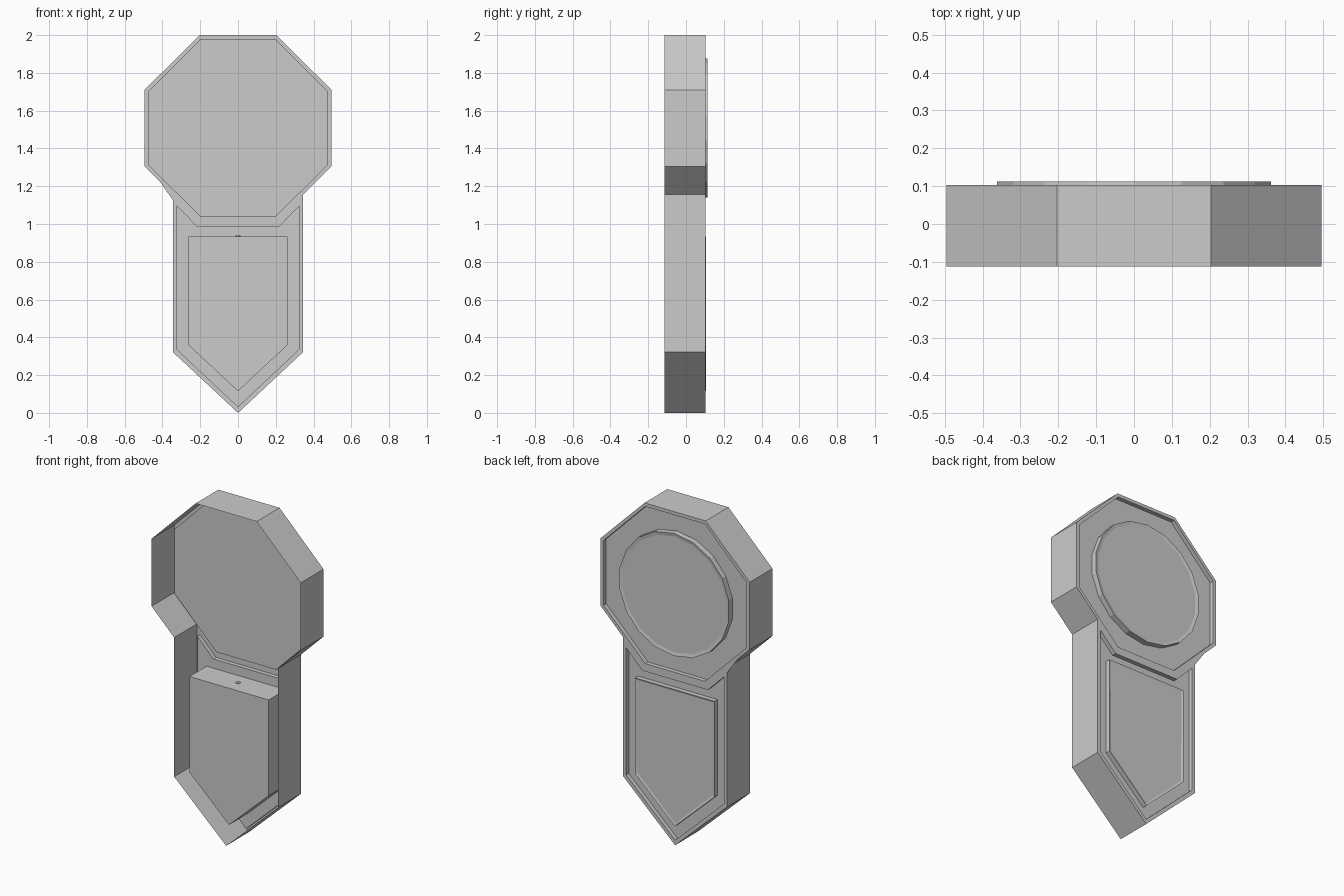
import bpy, bmesh, math

if "Cube" in bpy.data.objects:
    bpy.data.objects.remove(bpy.data.objects["Cube"])

Y_OPEN, Y_RIM, Y_PANEL = -0.1125, 0.1035, 0.078
ZC = 1.507


def mirror(half):
    """Close a right-hand profile (top to bottom) into a symmetric loop."""
    return half + [(-x, z) for x, z in reversed(half) if x > 1e-6]


def finish(name, bm):
    bmesh.ops.recalc_face_normals(bm, faces=bm.faces)
    me = bpy.data.meshes.new(name)
    bm.to_mesh(me)
    bm.free()
    ob = bpy.data.objects.new(name, me)
    bpy.context.collection.objects.link(ob)
    return ob


def ring(bm, pts, y):
    return [bm.verts.new((x, y, z)) for x, z in pts]


def bridge(bm, a, b):
    n = len(a)
    for i in range(n):
        bm.faces.new((a[i], a[(i + 1) % n], b[(i + 1) % n], b[i]))


def rimmed_block(name, pts, y0, y1, rim, sink):
    """Prism along y with a thin rim around a slightly sunken +y face."""
    bm = bmesh.new()
    a, b = ring(bm, pts, y0), ring(bm, pts, y1)
    bm.faces.new(a)
    bridge(bm, a, b)
    top = bm.faces.new(b)
    bm.normal_update()
    bmesh.ops.recalc_face_normals(bm, faces=bm.faces)
    bmesh.ops.inset_region(bm, faces=[top], thickness=rim)
    bmesh.ops.translate(bm, verts=top.verts, vec=(0, -sink, 0))
    return finish(name, bm)


# Clock case: open-backed shell with a thin rim and two sunken panels
outer = mirror([(0.203, 2.0), (0.495, 1.71), (0.495, 1.305), (0.345, 1.157),
                (0.345, 0.322), (0, 0.0)])
head = mirror([(0.198, 1.98), (0.475, 1.701), (0.475, 1.313), (0.198, 1.037)])
trunk = mirror([(0.218, 0.99), (0.325, 1.098), (0.325, 0.335), (0, 0.03)])
bm = bmesh.new()
edges = []
for pts, y, cap in ((outer, Y_OPEN, False), (head, Y_PANEL, True), (trunk, Y_PANEL, True)):
    rim = ring(bm, pts, Y_RIM)
    end = ring(bm, pts, y)
    bridge(bm, rim, end)
    if cap:
        bm.faces.new(end)
    edges += [bm.edges.get((rim[i], rim[i - 1])) for i in range(len(rim))]
bmesh.ops.triangle_fill(bm, use_beauty=True, use_dissolve=False, edges=edges)
finish("clock_case", bm)

# Dial: 18-sided raised disc
dial = [(0.368 * math.sin(math.radians(20 * i)), ZC + 0.368 * math.cos(math.radians(20 * i)))
        for i in range(18)]
rimmed_block("dial", dial, Y_PANEL, 0.1125, 0.02, 0.004)

# Pendulum box: reaches back into the case behind the lower window
window = mirror([(0.263, 0.935), (0.263, 0.36), (0, 0.115)])
rimmed_block("pendulum_box", window, -0.085, 0.106, 0.016, 0.004)

# Tip of the pendulum rod through the box top
bm = bmesh.new()
bmesh.ops.create_cone(bm, cap_ends=True, segments=8, radius1=0.013, radius2=0.013, depth=0.03)
bmesh.ops.translate(bm, verts=bm.verts, vec=(0, 0.0, 0.924))
finish("pendulum_rod", bm)
